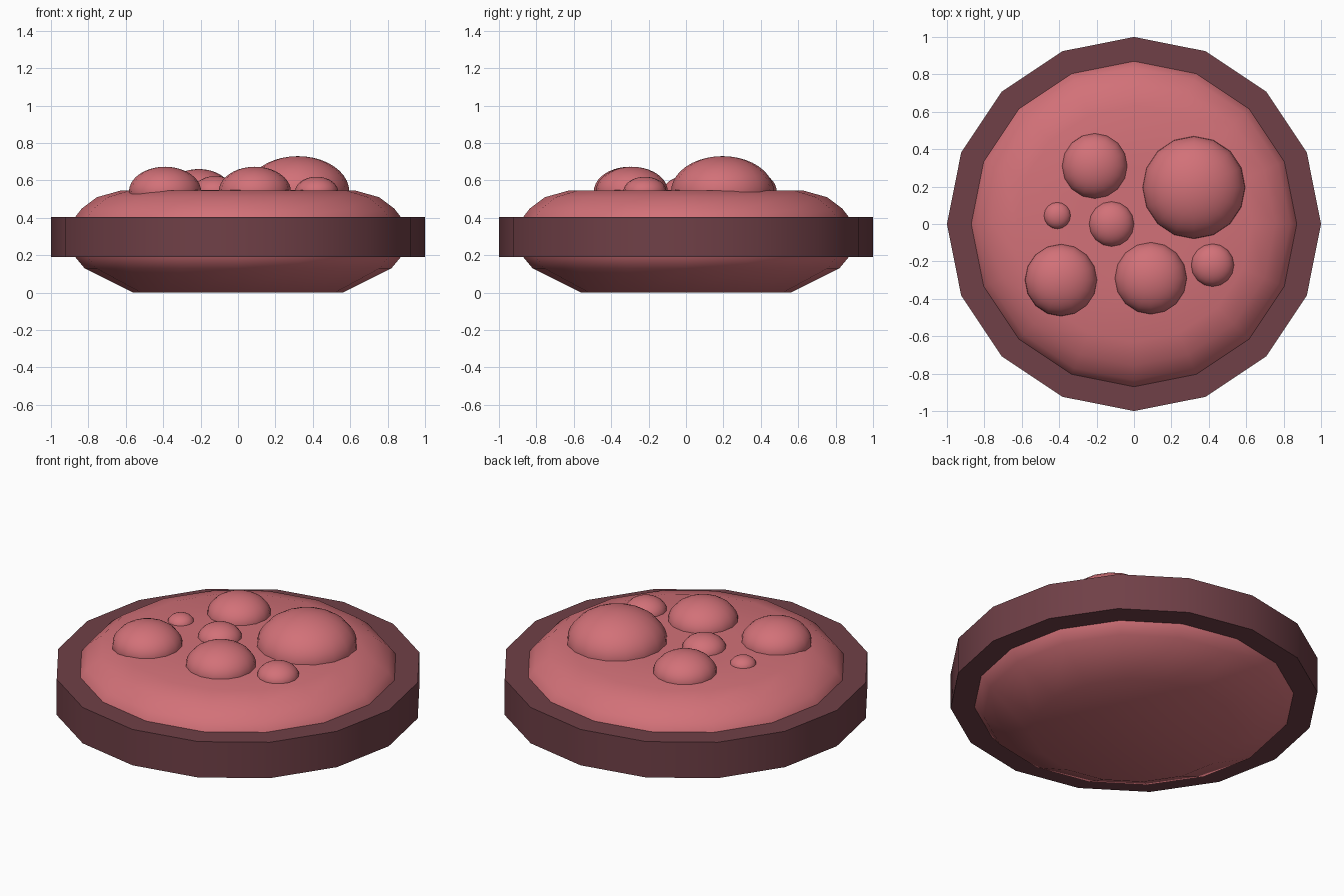
import bpy, bmesh, math

if "Cube" in bpy.data.objects:
    bpy.data.objects.remove(bpy.data.objects["Cube"], do_unlink=True)

SIDES = 16


def material(name, color):
    m = bpy.data.materials.new(name)
    m.use_nodes = True
    m.diffuse_color = color
    m.node_tree.nodes["Principled BSDF"].inputs["Base Color"].default_value = color
    return m


def finish(obj, mat, angle):
    obj.data.materials.append(mat)
    bpy.ops.object.select_all(action="DESELECT")
    obj.select_set(True)
    bpy.context.view_layer.objects.active = obj
    bpy.ops.object.shade_smooth_by_angle(angle=math.radians(angle))


def lathe(name, profile, mat, angle, closed=False):
    """Spin a (radius, height) profile around z; open profiles are capped."""
    bm = bmesh.new()
    rings = []
    for r, z in profile:
        rings.append([bm.verts.new((r * math.cos(a), r * math.sin(a), z))
                      for a in (math.tau * i / SIDES for i in range(SIDES))])
    pairs = list(zip(rings, rings[1:]))
    if closed:
        pairs.append((rings[-1], rings[0]))
    else:
        bm.faces.new(rings[0][::-1])
        bm.faces.new(rings[-1])
    for low, high in pairs:
        for i in range(SIDES):
            j = (i + 1) % SIDES
            bm.faces.new((low[i], low[j], high[j], high[i]))
    bmesh.ops.recalc_face_normals(bm, faces=bm.faces)
    mesh = bpy.data.meshes.new(name)
    bm.to_mesh(mesh)
    bm.free()
    obj = bpy.data.objects.new(name, mesh)
    bpy.context.collection.objects.link(obj)
    finish(obj, mat, angle)
    return obj


pink = material("soft_pink", (0.645, 0.165, 0.188, 1))
maroon = material("dark_maroon", (0.162, 0.051, 0.063, 1))

# Rounded cushion body with a flat underside
lathe("cushion_body",
      [(0.56, 0), (0.82, 0.13), (0.87, 0.19), (0.90, 0.30), (0.87, 0.405),
       (0.835, 0.45), (0.755, 0.51), (0.63, 0.545), (0.3, 0.55)], pink, 50)

# Flat-sided band around the body
lathe("outer_band", [(0.8, 0.19), (1, 0.19), (1, 0.405), (0.8, 0.405)],
      maroon, 30, closed=True)

# Flattened bumps on top: x, y, radius
bumps = [(0.32, 0.195, 0.275), (-0.21, 0.31, 0.175), (-0.41, 0.045, 0.072),
         (-0.12, 0, 0.121), (-0.39, -0.3, 0.193), (0.09, -0.29, 0.193),
         (0.42, -0.22, 0.115)]
for n, (x, y, r) in enumerate(bumps, 1):
    bpy.ops.mesh.primitive_uv_sphere_add(segments=SIDES, ring_count=20, radius=r,
                                         location=(x, y, 0.54))
    bump = bpy.context.object
    bump.name = f"bump_{n}"
    bump.scale.z = 0.69
    finish(bump, pink, 60)
